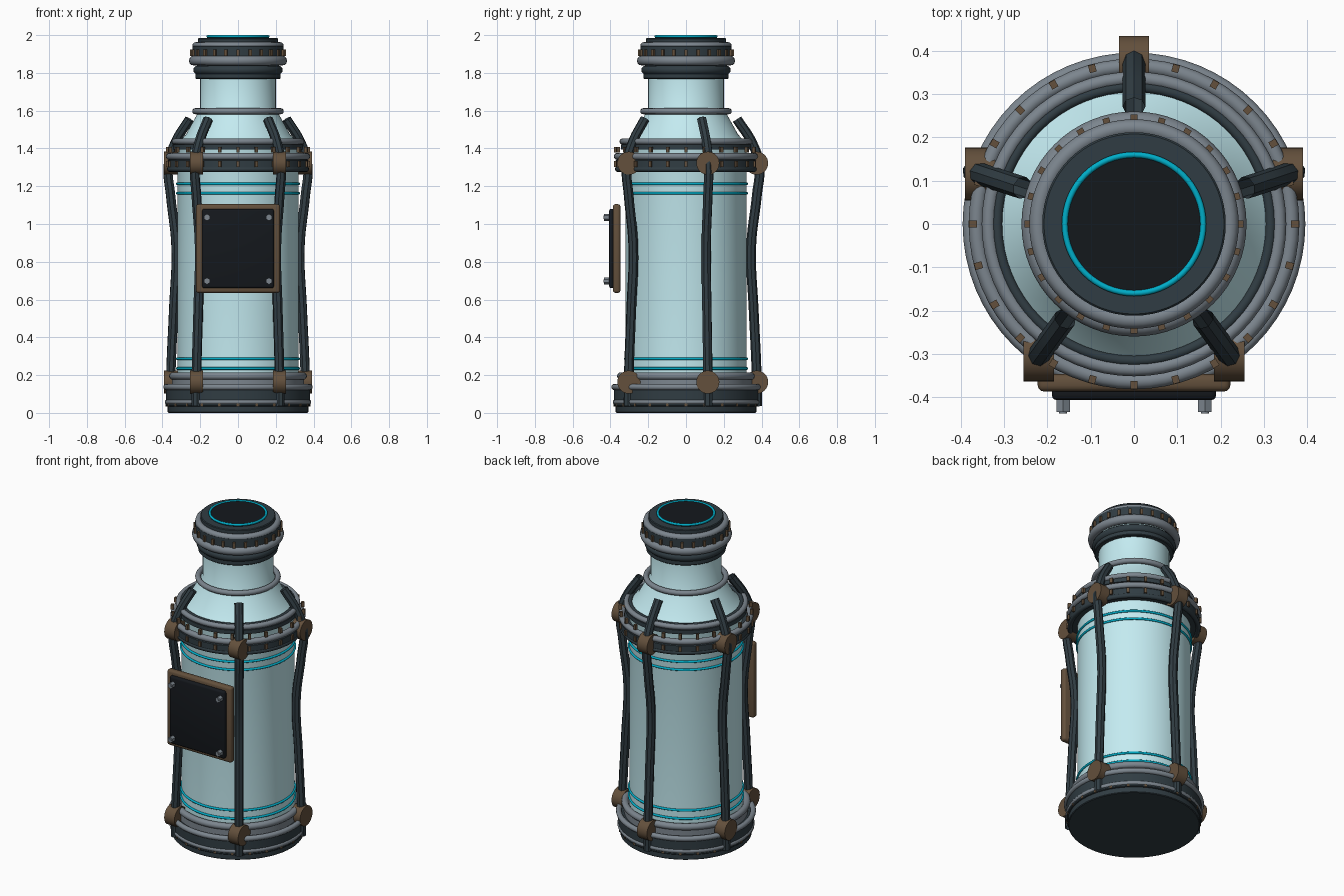
import bpy, bmesh, math
from mathutils import Matrix, Vector

if "Cube" in bpy.data.objects:
    bpy.data.objects.remove(bpy.data.objects["Cube"])


def mat(name, rgb):
    m = bpy.data.materials.new(name)
    m.diffuse_color = (*rgb, 1)
    m.use_nodes = True
    m.node_tree.nodes["Principled BSDF"].inputs["Base Color"].default_value = m.diffuse_color
    return m


GLASS = mat("pale_glass", (0.55, 0.83, 0.88))
DARK = mat("dark_steel", (0.03, 0.046, 0.056))
STEEL = mat("grey_steel", (0.2, 0.235, 0.27))
BRONZE = mat("bronze", (0.125, 0.08, 0.045))
CYAN = mat("cyan_glow", (0.0, 0.42, 0.58))
BLACK = mat("black", (0.007, 0.009, 0.012))


def finish(ob, material):
    ob.data.materials.clear()
    ob.data.materials.append(material)
    bpy.ops.object.select_all(action='DESELECT')
    ob.select_set(True)
    bpy.context.view_layer.objects.active = ob
    bpy.ops.object.shade_smooth_by_angle(angle=math.radians(35))
    return ob


def from_bm(name, bm, material):
    bmesh.ops.recalc_face_normals(bm, faces=bm.faces)
    me = bpy.data.meshes.new(name)
    bm.to_mesh(me)
    bm.free()
    ob = bpy.data.objects.new(name, me)
    bpy.context.collection.objects.link(ob)
    return finish(ob, material)


def lathe(name, profile, material, n=64):
    """Spin (radius, z) points around the z axis."""
    bm = bmesh.new()
    vs = [bm.verts.new((r, 0, z)) for r, z in profile]
    es = [bm.edges.new(p) for p in zip(vs, vs[1:])]
    bmesh.ops.spin(bm, geom=vs + es, axis=(0, 0, 1), cent=(0, 0, 0),
                   angle=math.tau, steps=n)
    bmesh.ops.remove_doubles(bm, verts=bm.verts, dist=1e-5)
    return from_bm(name, bm, material)


def disc(name, r, z0, z1, material, b=0.004):
    return lathe(name, [(0, z0), (r - b, z0), (r, z0 + b), (r, z1 - b), (r - b, z1), (0, z1)], material)


def ring(name, r, z, minor, material):
    bpy.ops.mesh.primitive_torus_add(major_radius=r, minor_radius=minor, location=(0, 0, z),
                                     major_segments=64, minor_segments=12)
    ob = bpy.context.object
    ob.name = name
    return finish(ob, material)


def studs(name, count, r, z, size, material):
    """Circle of small blocks."""
    bm = bmesh.new()
    for i in range(count):
        m = (Matrix.Rotation(math.tau * i / count, 4, 'Z') @ Matrix.Translation((r, 0, z))
             @ Matrix.Diagonal((*size, 1)))
        bmesh.ops.create_cube(bm, size=1, matrix=m)
    return from_bm(name, bm, material)


def cylinder(name, loc, r, depth, rot, material, n=32):
    bpy.ops.mesh.primitive_cylinder_add(vertices=n, radius=r, depth=depth, location=loc, rotation=rot)
    ob = bpy.context.object
    ob.name = name
    return finish(ob, material)


def block(name, loc, size, bevel, material):
    bm = bmesh.new()
    bmesh.ops.create_cube(bm, size=1, matrix=Matrix.Translation(loc) @ Matrix.Diagonal((*size, 1)))
    bmesh.ops.bevel(bm, geom=bm.edges[:], offset=bevel, segments=3, profile=0.5, affect='EDGES')
    return from_bm(name, bm, material)


# Glass bottle: body, shoulder and neck
lathe("glass_body", [(0, 0.12), (0.32, 0.12), (0.32, 1.4), (0.325, 1.42), (0.275, 1.475),
                     (0.225, 1.565), (0.2, 1.61), (0.2, 1.8), (0.2, 1.88), (0, 1.88)], GLASS)
for i, z in enumerate((0.235, 0.287, 1.163, 1.213)):
    ring(f"glow_band_{i}", 0.322, z, 0.007, CYAN)

# Base
disc("base_plate", 0.372, 0, 0.05, DARK)
disc("base_drum", 0.382, 0.035, 0.135, DARK)
ring("base_lower_ring", 0.375, 0.058, 0.013, STEEL)
ring("base_main_ring", 0.38, 0.137, 0.016, STEEL)
disc("base_step", 0.35, 0.12, 0.18, STEEL)
ring("base_upper_ring", 0.345, 0.195, 0.02, STEEL)
studs("base_studs", 24, 0.377, 0.042, (0.014, 0.014, 0.014), BRONZE)

# Collar at the shoulder
lathe("collar_band", [(0.31, 1.285), (0.365, 1.285), (0.372, 1.292), (0.372, 1.335),
                      (0.365, 1.342), (0.31, 1.342)], DARK)
ring("collar_lower_ring", 0.362, 1.29, 0.014, DARK)
ring("collar_middle_ring", 0.364, 1.358, 0.018, STEEL)
lathe("collar_seat", [(0.31, 1.395), (0.345, 1.395), (0.345, 1.42), (0.31, 1.42)], DARK)
ring("collar_upper_ring", 0.336, 1.437, 0.016, STEEL)
ring("collar_gasket", 0.316, 1.44, 0.012, DARK)
studs("collar_lower_studs", 24, 0.374, 1.318, (0.016, 0.016, 0.03), BRONZE)
studs("collar_upper_studs", 24, 0.372, 1.393, (0.018, 0.016, 0.03), BRONZE)

# Neck rings and cap
ring("neck_base_ring", 0.226, 1.597, 0.016, STEEL)
ring("neck_gasket", 0.213, 1.815, 0.024, DARK)
disc("neck_flange", 0.225, 1.768, 0.815 + 1, DARK)
ring("cap_lower_ring", 0.234, 1.865, 0.026, STEEL)
disc("cap_band", 0.242, 1.865, 1.945, DARK)
studs("cap_studs", 24, 0.243, 1.906, (0.02, 0.016, 0.034), BRONZE)
ring("cap_upper_ring", 0.222, 1.943, 0.02, STEEL)
disc("cap_top", 0.212, 1.94, 1.984, DARK)
disc("cap_window", 0.163, 1.98, 1.994, BLACK)
ring("cap_glow_ring", 0.16, 1.993, 0.007, CYAN)

# Five curved tubes with round clamps
PATH = [(0.376, 0.035), (0.374, 0.2), (0.358, 0.55), (0.345, 0.88), (0.375, 1.15),
        (0.388, 1.31), (0.35, 1.43), (0.27, 1.555)]
for i in range(5):
    a = math.radians(90 + 72 * i)
    c, s = math.cos(a), math.sin(a)
    cu = bpy.data.curves.new(f"tube_{i}", 'CURVE')
    cu.dimensions = '3D'
    cu.bevel_depth = 0.026
    cu.bevel_resolution = 2
    cu.resolution_u = 6
    sp = cu.splines.new('BEZIER')
    sp.bezier_points.add(len(PATH) - 1)
    for p, (r, z) in zip(sp.bezier_points, PATH):
        p.co = (r * c, r * s, z)
        p.handle_left_type = p.handle_right_type = 'AUTO'
    ob = bpy.data.objects.new(f"tube_{i}", cu)
    bpy.context.collection.objects.link(ob)
    bpy.ops.object.select_all(action='DESELECT')
    ob.select_set(True)
    bpy.context.view_layer.objects.active = ob
    bpy.ops.object.convert(target='MESH')
    finish(bpy.context.object, DARK)
    for tag, z in (("lower", 0.163), ("upper", 1.322)):
        cylinder(f"{tag}_clamp_{i}", (0.374 * c, 0.374 * s, z), 0.061, 0.07,
                 (0, math.pi / 2, 0), BRONZE)

# Front panel with four bolts
block("panel_frame", (0, -0.367, 0.87), (0.445, 0.04, 0.47), 0.014, BRONZE)
block("panel_face", (0, -0.39, 0.87), (0.38, 0.034, 0.42), 0.012, BLACK)
for i, x in enumerate((-0.164, 0.164)):
    for j, z in enumerate((0.698, 1.035)):
        cylinder(f"panel_bolt_{i}_{j}", (x, -0.418, z), 0.018, 0.034, (math.pi / 2, 0, 0), STEEL, 6)
        cylinder(f"panel_bolt_pin_{i}_{j}", (x, -0.42, z), 0.009, 0.036, (math.pi / 2, 0, 0), STEEL, 12)
